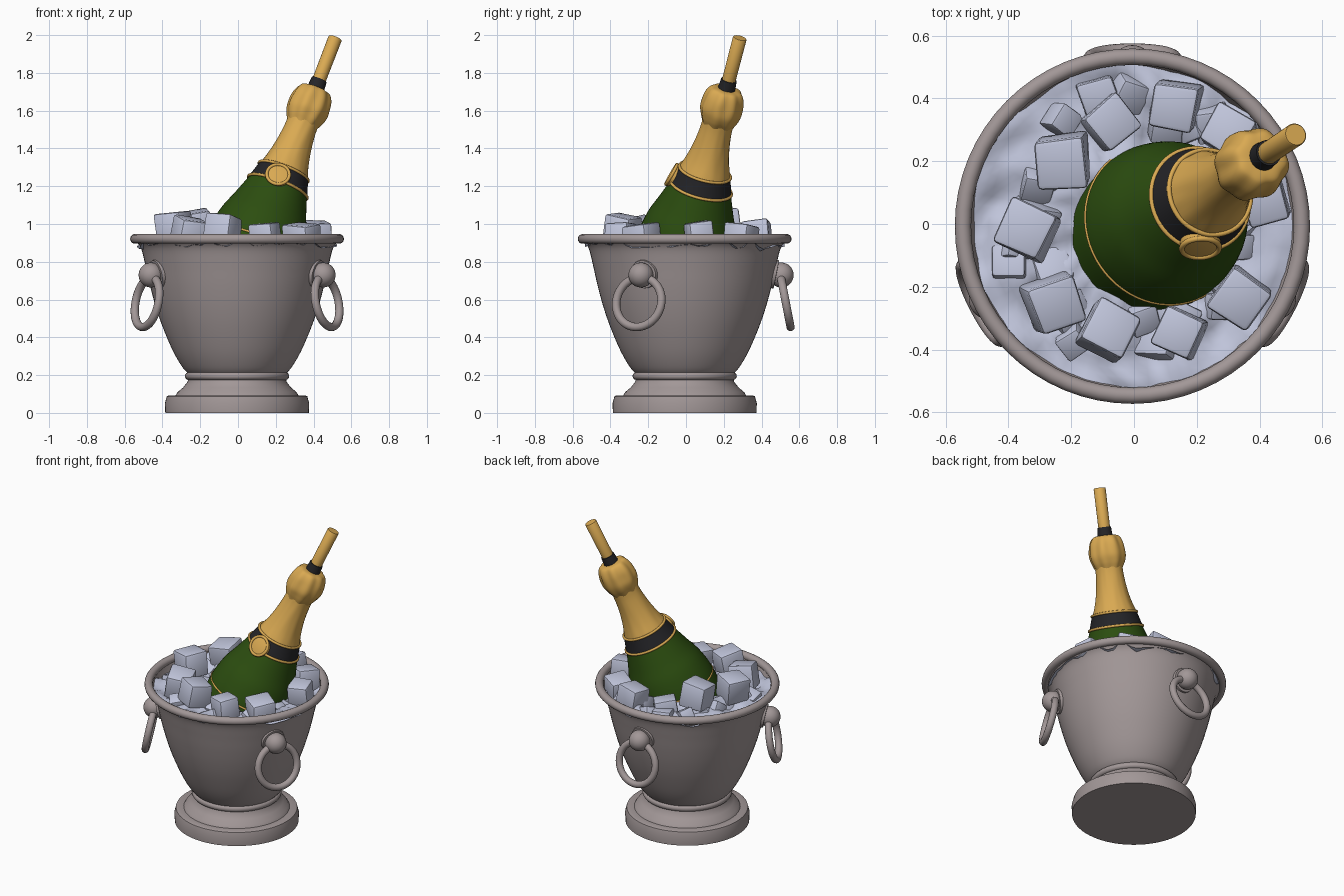
import bpy, bmesh, math, random
from mathutils import Vector, Matrix, Euler, noise

if "Cube" in bpy.data.objects:
    bpy.data.objects.remove(bpy.data.objects["Cube"])

random.seed(4)
UP = Vector((0, 0, 1))
CENTRE = Vector((-0.005, -0.007, 0))


def material(name, rgb):
    m = bpy.data.materials.new(name)
    m.diffuse_color = (*rgb, 1)
    m.use_nodes = True
    m.node_tree.nodes["Principled BSDF"].inputs["Base Color"].default_value = m.diffuse_color
    return m


PEWTER = material("pewter", (0.36, 0.31, 0.31))
ICE = material("ice", (0.53, 0.56, 0.71))
GOLD = material("gold foil", (0.70, 0.40, 0.085))
GREEN = material("green glass", (0.025, 0.075, 0.005))
BLACK = material("black band", (0.018, 0.018, 0.021))


def finish(name, bm, mat, angle=40):
    bmesh.ops.recalc_face_normals(bm, faces=bm.faces)
    me = bpy.data.meshes.new(name)
    bm.to_mesh(me)
    bm.free()
    me.materials.append(mat)
    me.shade_smooth()
    me.set_sharp_from_angle(angle=math.radians(angle))
    ob = bpy.data.objects.new(name, me)
    bpy.context.collection.objects.link(ob)
    return ob


def smooth(pts, steps=5):
    """Catmull-Rom curve through profile points."""
    p = [Vector(q) for q in pts]
    p = [2 * p[0] - p[1]] + p + [2 * p[-1] - p[-2]]
    out = []
    for a, b, c, d in zip(p, p[1:], p[2:], p[3:]):
        for i in range(steps):
            t = i / steps
            out.append(0.5 * (2 * b + (c - a) * t + (2 * a - 5 * b + 4 * c - d) * t * t
                              + (3 * b - a - 3 * c + d) * t ** 3))
    return [tuple(q) for q in out] + [tuple(pts[-1])]


def frame(origin, axis):
    return Matrix.Translation(origin) @ Vector(axis).to_track_quat('Z', 'Y').to_matrix().to_4x4()


def lathe(name, profile, mat, origin=CENTRE, axis=UP, n=64, closed=False, wobble=None, angle=40):
    """Revolve (radius, height) points about an axis."""
    bm = bmesh.new()
    rings = []
    for r, z in profile:
        ring = []
        for i in range(n):
            a = 2 * math.pi * i / n
            k = r * (wobble(a, z) if wobble else 1)
            ring.append(bm.verts.new((k * math.cos(a), k * math.sin(a), z)))
        rings.append(ring)
    pairs = list(zip(rings, rings[1:])) + ([(rings[-1], rings[0])] if closed else [])
    for a, b in pairs:
        for i in range(n):
            j = (i + 1) % n
            bm.faces.new((a[i], a[j], b[j], b[i]))
    bmesh.ops.remove_doubles(bm, verts=bm.verts, dist=1e-5)
    bm.transform(frame(origin, axis))
    return finish(name, bm, mat, angle)


def torus(name, R, r, mat, origin, axis, z=0, n=64, m=14):
    pts = [(R + r * math.cos(2 * math.pi * i / m), z + r * math.sin(2 * math.pi * i / m)) for i in range(m)]
    return lathe(name, pts, mat, origin, axis, n, closed=True)


# Bucket: foot, flared bowl with inner wall, beads
lathe("bucket_foot", [(0, 0), (0.38, 0), (0.382, 0.05), (0.372, 0.088), (0.36, 0.093), (0.325, 0.093),
                      (0.315, 0.11), (0.285, 0.135), (0.262, 0.165), (0.255, 0.2), (0, 0.2)], PEWTER)
torus("foot_bead", 0.255, 0.021, PEWTER, CENTRE, UP, 0.195)
outer = smooth([(0.25, 0.2), (0.288, 0.24), (0.338, 0.325), (0.392, 0.45), (0.43, 0.56),
                (0.46, 0.67), (0.485, 0.78), (0.508, 0.87), (0.54, 0.915)])
lathe("bucket_bowl", [(0, 0.2)] + outer + [(0.525, 0.94), (0.505, 0.87), (0.47, 0.8), (0, 0.8)], PEWTER)
torus("bucket_rim", 0.54, 0.026, PEWTER, CENTRE, UP, 0.921)

# Three ring handles hanging from round knobs
for k, deg in enumerate((90, -27, 207)):
    a = math.radians(deg)
    out = Vector((math.cos(a), math.sin(a), 0))
    knob = [(0.066 * math.sin(math.pi * i / 16), 0.066 * math.cos(math.pi * i / 16)) for i in range(17)]
    lathe(f"handle_knob_{k}", knob, PEWTER, CENTRE + out * 0.511 + UP * 0.73, out, 32)
    lathe(f"handle_plate_{k}", [(0, 0.015), (0.075, 0.01), (0.08, -0.02), (0, -0.02)], PEWTER,
          CENTRE + out * 0.475 + UP * 0.735, out - UP * 0.2, 32)
    tilt = math.radians(11)
    torus(f"handle_ring_{k}", 0.134, 0.022, PEWTER, CENTRE + out * 0.535 + UP * 0.586,
          out * math.cos(tilt) + UP * math.sin(tilt), n=48)

# Bed of crushed ice
bed = smooth([(0.53 * i / 22, 0.89) for i in range(23)], 1)
ob = lathe("ice_bed", bed, ICE, n=90, angle=60)
for v in ob.data.vertices:
    v.co.z += 0.045 * noise.noise(v.co * 9) + 0.012 * noise.noise(v.co * 23)


def ice_cube(name, x, y, top, size, yaw, tilt=0.2):
    bm = bmesh.new()
    bmesh.ops.create_cube(bm, size=size)
    for v in bm.verts:
        v.co *= random.uniform(0.9, 1.04)
    bmesh.ops.bevel(bm, geom=bm.edges[:], offset=size * 0.09, segments=2, profile=0.5, affect='EDGES')
    rot = Euler((random.uniform(-tilt, tilt), random.uniform(-tilt, tilt), math.radians(yaw))).to_matrix().to_4x4()
    bm.transform(rot)
    high = max(v.co.z for v in bm.verts)
    bm.transform(Matrix.Translation((x, y, top - high)))
    finish(name, bm, ICE, 35)


# Large loose cubes: x, y, top height, size, yaw
for i, c in enumerate([(0.13, 0.375, 1.03, 0.15, -10), (-0.23, 0.20, 1.085, 0.165, 5),
                       (-0.34, -0.02, 1.07, 0.16, -25), (-0.255, -0.255, 1.05, 0.16, 20),
                       (-0.08, -0.34, 1.06, 0.16, -28), (0.145, -0.345, 1.01, 0.14, -25),
                       (0.34, -0.235, 1.01, 0.16, -35), (-0.08, 0.32, 0.98, 0.14, 40),
                       (0.30, 0.29, 1.01, 0.14, -30), (0.42, 0.07, 1.02, 0.14, 15)]):
    ice_cube(f"ice_cube_{i}", *c)

# Half-buried small pieces filling the gaps
for i in range(26):
    a, r = 2.4 * i, random.uniform(0.29, 0.44)
    ice_cube(f"ice_chip_{i}", r * math.cos(a), r * math.sin(a), random.uniform(0.92, 0.955),
             random.uniform(0.08, 0.13), random.uniform(0, 90), 0.6)

# Bottle: heights are measured down the tilted axis from the tip
AXIS = Vector((0.385, 0.26, 1)).normalized()
TIP = Vector((0.515, 0.285, 1.985))


def bottle_part(name, pts, mat, **kw):
    return lathe(name, [(r, -s) for r, s in pts], mat, TIP, AXIS, **kw)


def crumple(a, z):
    return 1 + 0.035 * math.cos(8 * a) + 0.035 * noise.noise(Vector((2 * math.cos(a), 2 * math.sin(a), z * 14)))


def crinkle(a, z):
    return 1 + 0.03 * noise.noise(Vector((3 * math.cos(a), 3 * math.sin(a), z * 5)))


bottle_part("bottle_stick", [(0, 0), (0.034, 0), (0.037, 0.004), (0.036, 0.26), (0, 0.26)], GOLD, n=32)
bottle_part("stick_collar", [(0, 0.245), (0.042, 0.245), (0.047, 0.31), (0, 0.31)], BLACK, n=32)
bottle_part("foil_cap", smooth([(0.01, 0.296), (0.065, 0.298), (0.09, 0.315), (0.106, 0.36), (0.111, 0.42),
                                (0.10, 0.465), (0.084, 0.50), (0.07, 0.53)]), GOLD, wobble=crumple)
bottle_part("foil_neck", smooth([(0.084, 0.47), (0.085, 0.54), (0.096, 0.63), (0.113, 0.71), (0.138, 0.79)]),
            GOLD, wobble=crinkle)
bottle_part("neck_band", smooth([(0.138, 0.78), (0.151, 0.825), (0.165, 0.87)]), BLACK)
bottle_part("bottle_body", smooth([(0.155, 0.85), (0.167, 0.885), (0.203, 0.985), (0.236, 1.07), (0.255, 1.15),
                                   (0.263, 1.22), (0.264, 1.32), (0.262, 1.6), (0.24, 1.65), (0, 1.66)]), GREEN)
for name, R, r, s in (("band_trim_top", 0.139, 0.008, 0.782), ("band_trim_bottom", 0.166, 0.008, 0.872),
                      ("label_trim", 0.261, 0.006, 1.215)):
    torus(name, R, r, GOLD, TIP, AXIS, -s, m=10)

# Round plain seal on the front of the band
side = Vector((-0.055, -0.97, 0.245)).normalized()
spot = TIP - AXIS * 0.845 + side * 0.157
face = side + AXIS * 0.3
lathe("seal_disc", [(0, 0.016), (0.05, 0.014), (0.064, 0.01), (0.066, -0.04), (0, -0.04)], GOLD, spot, face, 40)
torus("seal_rim", 0.06, 0.009, GOLD, spot, face, 0.012, 40, 10)
